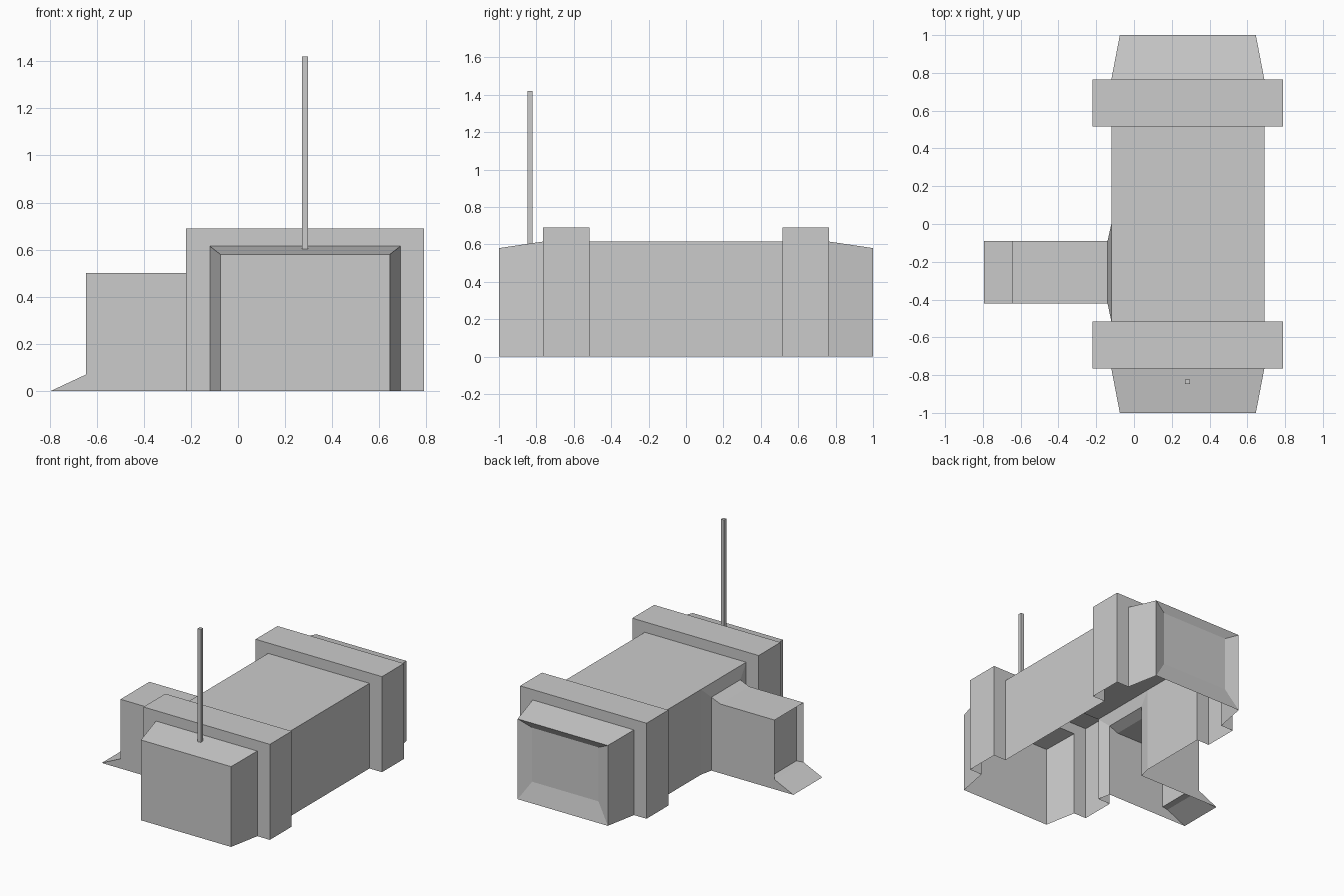
import bpy, bmesh

if "Cube" in bpy.data.objects:
    bpy.data.objects.remove(bpy.data.objects["Cube"])


def arch_y(y, x0, x1, z, base=0):
    """Rectangular section across the hall at a given y."""
    return [(x0, y, base), (x0, y, z), (x1, y, z), (x1, y, base)]


def arch_x(x, y0, y1, z, base=0):
    """Rectangular section across the annex at a given x."""
    return [(x, y0, base), (x, y0, z), (x, y1, z), (x, y1, base)]


def loft(bm, sections, sides=3, skip=()):
    """Bridge sections; sides=3 leaves the bottom open, 4 closes the loop."""
    rings = [[bm.verts.new(p) for p in s] for s in sections]
    for k, (a, b) in enumerate(zip(rings, rings[1:])):
        for i in range(sides):
            if (k, i) not in skip:
                j = (i + 1) % 4
                bm.faces.new((a[i], a[j], b[j], b[i]))
    return rings


def finish(bm, name):
    bmesh.ops.remove_doubles(bm, verts=bm.verts, dist=0.0005)
    bmesh.ops.recalc_face_normals(bm, faces=bm.faces)
    mesh = bpy.data.meshes.new(name)
    bm.to_mesh(mesh)
    bm.free()
    obj = bpy.data.objects.new(name, mesh)
    bpy.context.collection.objects.link(obj)
    return obj


# Main hall: open-bottomed shell with two raised bands and tapered ends
END, WALL, BAND = (-0.075, 0.645, 0.58), (-0.12, 0.69, 0.615), (-0.22, 0.79, 0.69)
half = [(1, END), (0.765, WALL), (0.765, BAND), (0.515, BAND), (0.515, WALL)]
sections = [arch_y(-y, *s) for y, s in half]
sections.append(arch_y(0, *WALL))
sections += [arch_y(y, *s) for y, s in reversed(half)]

bm = bmesh.new()
rings = loft(bm, sections, skip={(4, 0)})   # gap in the wall for the annex
bm.faces.new(rings[0])
# Recessed door in the back end
door = loft(bm, [arch_y(1, *END), arch_y(0.97, 0.02, 0.55, 0.53, 0.14)], sides=4)
bm.faces.new(door[-1])
finish(bm, "main_hall")

# Side annex: flared root joined to the wall, then a box passage
Y0, Y1 = -0.42, -0.09
bm = bmesh.new()
loft(bm, [arch_x(-0.12, -0.515, 0, 0.615),
          arch_x(-0.14, Y0, Y1, 0.53),
          arch_x(-0.21, Y0, Y1, 0.5),
          arch_x(-0.645, Y0, Y1, 0.5)])
# Recessed doorway above the ramp
door = loft(bm, [arch_x(-0.645, Y0, Y1, 0.5, 0.07),
                 arch_x(-0.595, Y0 + 0.01, Y1 - 0.01, 0.485, 0.07)], sides=4)
bm.faces.new(door[-1])
finish(bm, "side_annex")

# Entry ramp: sloped top with triangular cheeks
bm = bmesh.new()
cheeks = [[bm.verts.new(p) for p in ((-0.645, y, 0), (-0.645, y, 0.07), (-0.795, y, 0))]
          for y in (Y0, Y1)]
for c in cheeks:
    bm.faces.new(c)
a, b = cheeks
bm.faces.new((a[1], a[2], b[2], b[1]))
finish(bm, "entry_ramp")

# Antenna mast on the front roof slope
bm = bmesh.new()
bmesh.ops.create_cube(bm, size=1)
bmesh.ops.scale(bm, vec=(0.026, 0.026, 0.82), verts=bm.verts)
bmesh.ops.translate(bm, vec=(0.284, -0.835, 1.01), verts=bm.verts)
finish(bm, "antenna_mast")
